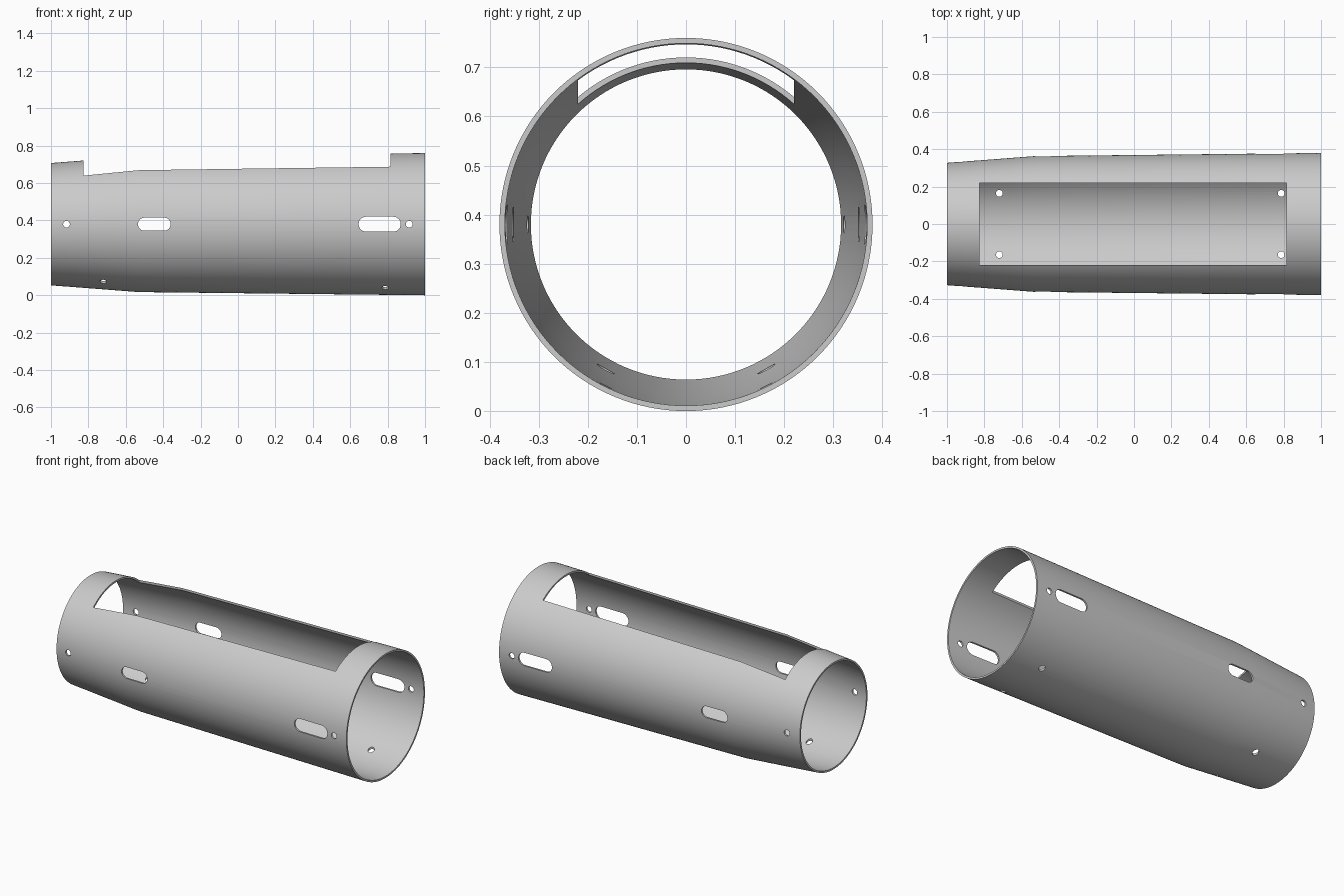
import bpy, bmesh, math
from mathutils import Matrix

if "Cube" in bpy.data.objects:
    bpy.data.objects.remove(bpy.data.objects["Cube"])

AXIS_Z = 0.38
WALL = 0.011
SEGMENTS = 128

grey = bpy.data.materials.new("matte grey")
grey.use_nodes = True
colour = (0.6, 0.6, 0.6, 1)
grey.diffuse_color = colour
grey.node_tree.nodes["Principled BSDF"].inputs["Base Color"].default_value = colour


def make_object(name, bm):
    bmesh.ops.recalc_face_normals(bm, faces=bm.faces)
    mesh = bpy.data.meshes.new(name)
    bm.to_mesh(mesh)
    bm.free()
    mesh.materials.append(grey)
    obj = bpy.data.objects.new(name, mesh)
    bpy.context.collection.objects.link(obj)
    return obj


def prism(bm, outline, depth, matrix):
    """Extrude a flat outline by depth along its local z, centred, then place it."""
    face = bm.faces.new([bm.verts.new((x, y, -depth / 2)) for x, y in outline])
    new = bmesh.ops.extrude_face_region(bm, geom=[face])["geom"]
    top = [v for v in new if isinstance(v, bmesh.types.BMVert)]
    bmesh.ops.translate(bm, verts=top, vec=(0, 0, depth))
    bmesh.ops.transform(bm, verts=list(face.verts) + top, matrix=matrix)


def slot(x0, x1, radius, steps=16):
    """Outline with half-round ends; a circle when the ends coincide."""
    points = []
    for centre, start in ((x1 - radius, -math.pi / 2), (x0 + radius, math.pi / 2)):
        count = steps + (1 if x1 - x0 > 2.01 * radius else 0)
        for i in range(count):
            a = start + math.pi * i / steps
            points.append((centre + radius * math.cos(a), radius * math.sin(a)))
    return points


def hole(x, radius):
    return slot(x - radius, x + radius, radius)


# Tapered tube: outer profile there, inner profile back
outer = [(-1, 0.327), (-0.53, 0.363), (1, 0.38)]
profile = outer + [(x, r - WALL) for x, r in reversed(outer)]
bm = bmesh.new()
rings = []
for x, r in profile:
    angles = [2 * math.pi * i / SEGMENTS for i in range(SEGMENTS)]
    rings.append([bm.verts.new((x, r * math.sin(a), AXIS_Z + r * math.cos(a))) for a in angles])
for a, b in zip(rings, rings[1:] + rings[:1]):
    for i in range(SEGMENTS):
        j = (i + 1) % SEGMENTS
        bm.faces.new((a[i], a[j], b[j], b[i]))
tube = make_object("tube_body", bm)

# Cutters: top window, side slots and holes, bottom screw holes
cut = bmesh.new()
window = [(-0.826, -0.22), (0.815, -0.22), (0.815, 0.22), (-0.826, 0.22)]
prism(cut, window, 0.5, Matrix.Translation((0, 0, AXIS_Z + 0.35)))

sideways = Matrix.Translation((0, 0, AXIS_Z)) @ Matrix.Rotation(math.pi / 2, 4, "X")
for outline in (slot(-0.535, -0.36, 0.035), slot(0.645, 0.87, 0.04),
                hole(-0.917, 0.018), hole(0.915, 0.018)):
    prism(cut, outline, 1, sideways)

for x in (-0.72, 0.787):
    for y in (-0.164, 0.164):
        prism(cut, hole(x, 0.018), 0.2, Matrix.Translation((0, y, 0.06)))
cutter = make_object("opening_cutter", cut)
cutter.hide_render = True

# Cut the openings and bake the result
mod = tube.modifiers.new("openings", "BOOLEAN")
mod.operation = "DIFFERENCE"
mod.solver = "EXACT"
mod.object = cutter
bpy.ops.object.select_all(action="DESELECT")
tube.select_set(True)
bpy.context.view_layer.objects.active = tube
bpy.ops.object.modifier_apply(modifier=mod.name)
bpy.data.objects.remove(cutter)
bpy.ops.object.shade_smooth_by_angle(angle=math.radians(30))
